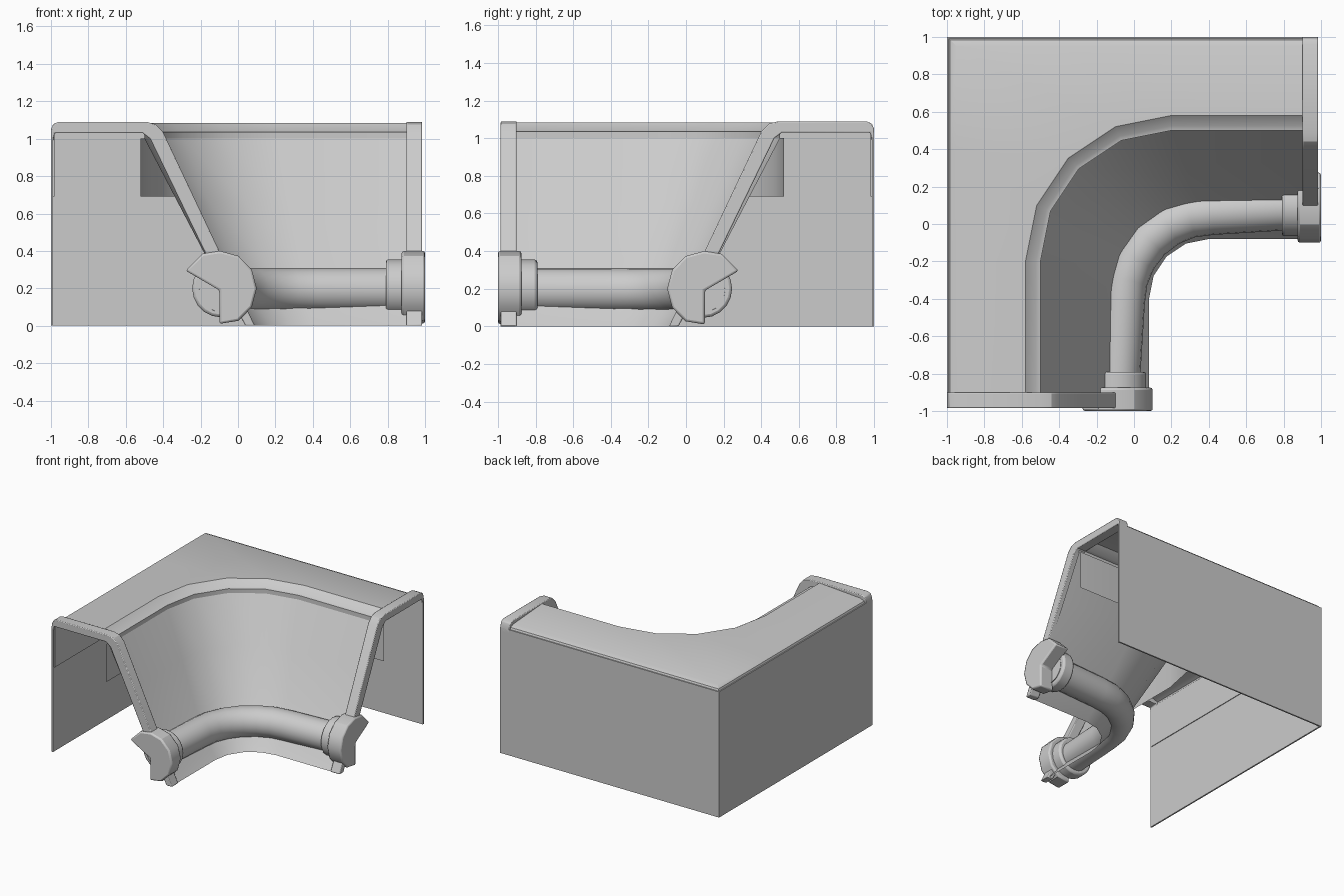
import bpy, bmesh, math
from mathutils import Matrix, Vector

cube = bpy.data.objects.get("Cube")
if cube:
    bpy.data.objects.remove(cube, do_unlink=True)

grey = bpy.data.materials.new("light_grey")
grey.use_nodes = True
COLOUR = (0.6, 0.6, 0.6, 1)
grey.diffuse_color = COLOUR
grey.node_tree.nodes["Principled BSDF"].inputs["Base Color"].default_value = COLOUR

# Reflection across the diagonal swaps the front end with the right end
DIAGONAL = Matrix(((0, -1, 0, 0), (-1, 0, 0, 0), (0, 0, 1, 0), (0, 0, 0, 1)))
END = -0.96


def finish(bm, name, bevel=0, angle=30):
    bmesh.ops.recalc_face_normals(bm, faces=bm.faces)
    mesh = bpy.data.meshes.new(name)
    bm.to_mesh(mesh)
    bm.free()
    mesh.materials.append(grey)
    obj = bpy.data.objects.new(name, mesh)
    bpy.context.collection.objects.link(obj)
    if bevel:
        mod = obj.modifiers.new("soft_edges", 'BEVEL')
        mod.width, mod.segments = bevel, 2
        mod.limit_method, mod.angle_limit = 'ANGLE', math.radians(40)
    bpy.ops.object.select_all(action='DESELECT')
    obj.select_set(True)
    bpy.context.view_layer.objects.active = obj
    bpy.ops.object.shade_smooth_by_angle(angle=math.radians(angle))
    return obj


def skin(rows, name, closed=False):
    """Join rows of points into a sheet, or into a tube when closed."""
    bm = bmesh.new()
    grid = [[bm.verts.new(p) for p in row] for row in rows]
    for a, b in zip(grid, grid[1:]):
        count = len(a)
        for i in range(count if closed else count - 1):
            j = (i + 1) % count
            bm.faces.new((a[i], a[j], b[j], b[i]))
    return finish(bm, name)


def corner_row(x, z, centre):
    """Straight run, quarter turn and straight run at one height."""
    r = centre - x
    turn = [math.radians(180 - 22.5 * i) for i in range(5)]
    return ([(x, END, z)]
            + [(centre + r * math.cos(t), -centre + r * math.sin(t), z) for t in turn]
            + [(-END, -x, z)])


def square_row(x, z):
    """Same stations as corner_row, on the square outer edge."""
    m = (x + 0.2) / 2 + 0.0
    pts = [(x, END), (x, -0.2), (x, -m), (x, -x), (m, -x), (0.2, -x), (-END, -x)]
    return [(px, py, z) for px, py in pts]


def both_ends(make, name):
    """Build a part for the front end and its reflection on the right end."""
    for side in ("front", "right"):
        bm, bevel = make()
        if side == "right":
            bmesh.ops.transform(bm, matrix=DIAGONAL, verts=bm.verts)
        finish(bm, side + "_" + name, bevel)


def prism(outline, y0, y1):
    bm = bmesh.new()
    face = bm.faces.new([bm.verts.new((x, y0, z)) for x, z in outline])
    out = bmesh.ops.extrude_face_region(bm, geom=[face])
    moved = [v for v in out["geom"] if isinstance(v, bmesh.types.BMVert)]
    bmesh.ops.translate(bm, vec=(0, y1 - y0, 0), verts=moved)
    return bm


def box(x0, x1, y0, y1, z0, z1):
    return prism([(x0, z0), (x1, z0), (x1, z1), (x0, z1)], y0, y1)


# Top cover with a lip falling to the inner wall
skin([square_row(-0.995, 1.02), square_row(-0.985, 1.045),
      square_row(-0.95, 1.06), corner_row(-0.58, 1.085, 0.2),
      corner_row(-0.525, 1.04, 0.2), corner_row(-0.5, 1.035, 0.2),
      corner_row(-0.5, 1.0, 0.2)], "top_cover")

# Sloping inner wall
skin([corner_row(-0.5, 1.0, 0.2), corner_row(-0.325, 0.665, 0.265),
      corner_row(-0.15, 0.33, 0.335), corner_row(0.03, 0.06, 0.39),
      corner_row(0.08, 0, 0.4)], "inner_wall")

# Hanging skirt behind the wall
skin([corner_row(-0.52, 1.0, 0.2), corner_row(-0.52, 0.69, 0.2)], "hidden_skirt")

# Outer walls and their upper lining
both_ends(lambda: (box(-1, -0.988, -0.985, 1, 0, 1.03), 0), "outer_wall")
both_ends(lambda: (box(-0.989, -0.982, -0.97, 0.98, 0.69, 1.03), 0), "wall_lining")


# End frames following the cross-section
def frame():
    outer = [(-1, 0.99), (-1, 1.05), (-0.988, 1.078), (-0.96, 1.09), (-0.49, 1.09),
             (-0.44, 1.077), (-0.4, 1.035), (-0.1, 0.4), (0.09, 0)]
    inner = [(0.04, 0), (-0.18, 0.4), (-0.47, 1.0), (-0.51, 1.03), (-0.98, 1.03), (-0.988, 0.99)]
    return prism(outer + inner, -0.985, -0.9), 0.008


both_ends(frame, "end_frame")

# Rail along the foot of the wall
R, BEND, AXIS_X, AXIS_Z = 0.118, 0.42, -0.09, 0.192
turn = [math.radians(180 - 15 * i) for i in range(7)]
path = ([Vector((AXIS_X, -0.9, AXIS_Z))]
        + [Vector((BEND + 0.48 * math.cos(t), -BEND + 0.48 * math.sin(t), AXIS_Z)) for t in turn]
        + [Vector((0.9, -AXIS_X, AXIS_Z))])
rings = []
for i, p in enumerate(path):
    ahead = path[min(i + 1, len(path) - 1)] - path[max(i - 1, 0)]
    side = ahead.normalized().cross(Vector((0, 0, 1)))
    angles = [math.tau * k / 20 for k in range(20)]
    rings.append([p + side * R * math.cos(a) + Vector((0, 0, R * math.sin(a))) for a in angles])
skin(rings, "rail", closed=True)


# Round collars where the rail meets the ends
def collar():
    ring = [math.tau * k / 20 for k in range(20)]
    outline = [(AXIS_X + 0.155 * math.cos(a), 0.2 + 0.155 * math.sin(a)) for a in ring]
    return prism(outline, -0.89, -0.79), 0.015


both_ends(collar, "rail_collar")


# End caps: a rounded nose with a pointed back and a flat leg
def cap():
    nose = [math.radians(90 - 30 * k) for k in range(6)]
    outline = [(-0.28, 0.295), (-0.19, 0.385)]
    outline += [(-0.095 + 0.195 * math.cos(a), 0.2 + 0.2 * math.sin(a)) for a in nose]
    outline += [(-0.1, 0.01), (-0.1, 0.19)]
    return prism(outline, -1, -0.875), 0.012


both_ends(cap, "end_cap")
